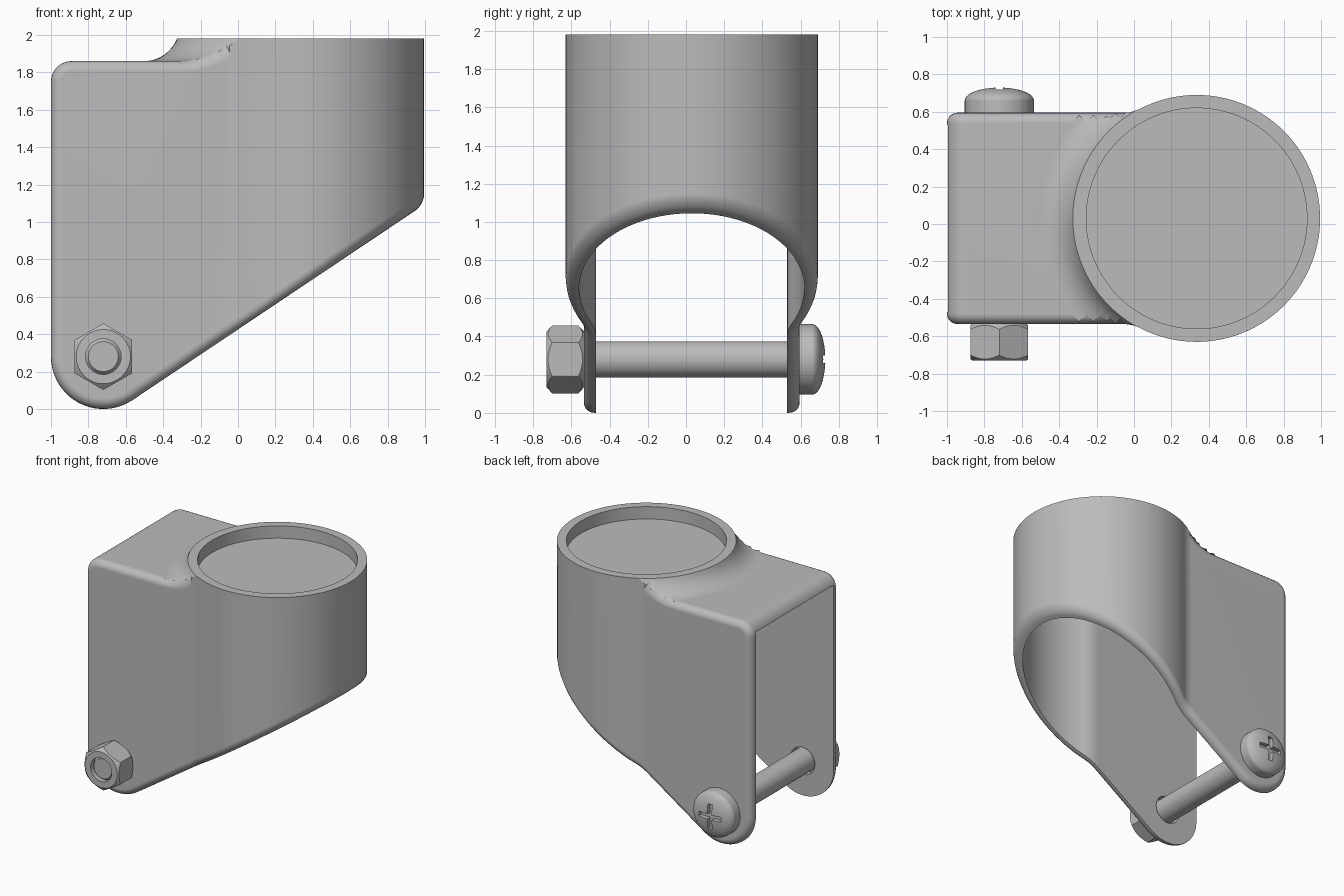
import bpy, bmesh, math
from math import sin, cos, pi, sqrt, atan2
from mathutils import Matrix, Vector

if "Cube" in bpy.data.objects:
    bpy.data.objects.remove(bpy.data.objects["Cube"])

grey = bpy.data.materials.new("plain grey")
grey.use_nodes = True
grey.diffuse_color = (0.5, 0.5, 0.5, 1)
grey.node_tree.nodes["Principled BSDF"].inputs["Base Color"].default_value = (0.5, 0.5, 0.5, 1)

CX, CY = 0.335, 0.03          # socket axis
BX, BZ = -0.72, 0.28          # bolt axis
TOP, ROOF = 1.98, 1.86
FORWARD = Matrix.Translation((BX, 0, BZ)) @ Matrix.Rotation(-pi / 2, 4, 'X')


def finish(name, bm, matrix=Matrix()):
    bmesh.ops.remove_doubles(bm, verts=bm.verts, dist=1e-5)
    bmesh.ops.transform(bm, matrix=matrix, verts=bm.verts)
    bmesh.ops.recalc_face_normals(bm, faces=bm.faces)
    mesh = bpy.data.meshes.new(name)
    bm.to_mesh(mesh)
    bm.free()
    mesh.materials.append(grey)
    obj = bpy.data.objects.new(name, mesh)
    bpy.context.collection.objects.link(obj)
    return obj


def prism(name, points, depth):
    """Extrude a closed 3D outline along a vector."""
    bm = bmesh.new()
    face = bm.faces.new([bm.verts.new(p) for p in points])
    out = bmesh.ops.extrude_face_region(bm, geom=[face])
    verts = [v for v in out["geom"] if isinstance(v, bmesh.types.BMVert)]
    bmesh.ops.translate(bm, verts=verts, vec=depth)
    return finish(name, bm)


def lathe(name, profile, matrix, segments=64, closed=False):
    """Turn (radius, height) points around z, then place the result."""
    bm = bmesh.new()
    rings = [[bm.verts.new((r * cos(2 * pi * i / segments), r * sin(2 * pi * i / segments), z))
              for i in range(segments)] for r, z in profile]
    pairs = list(zip(rings, rings[1:]))
    if closed:
        pairs.append((rings[-1], rings[0]))
    for a, b in pairs:
        for i in range(segments):
            j = (i + 1) % segments
            bm.faces.new((a[i], a[j], b[j], b[i]))
    return finish(name, bm, matrix)


def combine(obj, tool, operation='DIFFERENCE'):
    mod = obj.modifiers.new("cut", 'BOOLEAN')
    mod.operation, mod.object, mod.solver = operation, tool, 'EXACT'
    bpy.context.view_layer.objects.active = obj
    bpy.ops.object.modifier_apply(modifier=mod.name)
    bpy.data.objects.remove(tool)


def keyhole(radius, half, fillet, z):
    """Round socket blended into a straight channel running to -x."""
    fx, fy = -sqrt((radius + fillet) ** 2 - (half + fillet) ** 2), half + fillet
    touch = atan2(fy, fx)
    side = [(radius * cos(touch * i / 36), radius * sin(touch * i / 36)) for i in range(37)]
    start = touch + pi
    side += [(fx + fillet * cos(start + (1.5 * pi - start) * i / 8),
              fy + fillet * sin(start + (1.5 * pi - start) * i / 8)) for i in range(1, 9)]
    side.append((-1.6, half))
    outline = side + [(x, -y) for x, y in reversed(side[1:])]
    return [(CX + x, CY + y, z) for x, y in outline]


# Solid body: keyhole plan trimmed by the slanted side profile
body = prism("bracket_body", keyhole(0.66, 0.565, 0.2, -0.3), (0, 0, TOP + 0.3))
slope = math.atan(0.67)
arc = [pi + (pi / 2 + slope) * i / 20 for i in range(21)]
outline = [(-1, 2.3)] + [(BX + 0.28 * cos(a), BZ + 0.28 * sin(a)) for a in arc]
x, z = outline[-1]
outline += [(1.3, z + 0.67 * (1.3 - x)), (1.3, 2.3)]
combine(body, prism("side_profile", [(x, -1, z) for x, z in outline], (0, 2, 0)), 'INTERSECT')

# Lower roof with a hollow blend sweeping up to the socket
run, rise = 0.175, TOP - ROOF
bend = (run ** 2 + rise ** 2) / (2 * rise)
sweep = math.asin(run / bend)
ring = [(0.662 + run - bend * sin(sweep * i / 8), ROOF + bend - bend * cos(sweep * i / 8)) for i in range(9)]
ring = [(0.662, 2.2)] + ring[::-1] + [(2, ROOF), (2, 2.2)]
combine(body, lathe("roof_step", ring, Matrix.Translation((CX, CY, 0)), 96, True))


# Rounded outer edges
def bevel(bm, edges, width, segments):
    bmesh.ops.bevel(bm, geom=edges, offset=width, offset_type='OFFSET', segments=segments,
                    profile=0.5, affect='EDGES', clamp_overlap=False)


def is_skin(face):
    return abs(face.normal.z) < 0.01 and face.calc_center_median().x > -0.99


def outer_edge(edge):
    if len(edge.link_faces) != 2 or edge.calc_face_angle(0) < 0.3:
        return False
    a, b = edge.link_faces
    mid = (edge.verts[0].co + edge.verts[1].co) / 2
    return is_skin(a) != is_skin(b) and not (mid.z > 1.75 and mid.x > -0.05)


bm = bmesh.new()
bm.from_mesh(body.data)
bmesh.ops.dissolve_limit(bm, angle_limit=0.002, verts=bm.verts, edges=bm.edges)
bm.normal_update()
bevel(bm, [e for e in bm.edges if all(abs(v.co.x + 1) < 1e-3 and abs(v.co.z - ROOF) < 1e-3
                                      for v in e.verts)], 0.11, 8)
bm.normal_update()
bevel(bm, [e for e in bm.edges if outer_edge(e)], 0.055, 5)
bm.to_mesh(body.data)
bm.free()

# Hollow inside, cap recess and bolt holes
combine(body, prism("inside", keyhole(0.59, 0.5, 0.265, -0.2), (0, 0, 1.98)))
combine(body, lathe("recess", [(0, 1.88), (0.59, 1.88), (0.59, 2.2), (0, 2.2)],
                    Matrix.Translation((CX, CY, 0)), 96))
combine(body, lathe("hole", [(0, -1), (0.11, -1), (0.11, 1), (0, 1)], FORWARD, 40))

# Screw with a domed head and cross slot
dome = [(0.185 * cos(pi / 2 * i / 10), 0.66 + 0.07 * sin(pi / 2 * i / 10)) for i in range(11)]
screw = lathe("screw", [(0, -0.71), (0.08, -0.71), (0.095, -0.69), (0.095, 0.593), (0.185, 0.593)]
              + dome, FORWARD, 48)
for a, b in ((0.1, 0.02), (0.02, 0.1)):
    slot = [(BX + i * a, 0.69, BZ + j * b) for i, j in ((-1, -1), (1, -1), (1, 1), (-1, 1))]
    combine(screw, prism("slot", slot, (0, 0.2, 0)))

# Hexagonal nut with chamfered ends
nut = lathe("nut", [(0, -0.73), (0.178, -0.73), (0.178, -0.533), (0, -0.533)],
            FORWARD @ Matrix.Rotation(pi / 6, 4, 'Z'), 6)
combine(nut, lathe("chamfer", [(0, -0.73), (0.145, -0.73), (0.185, -0.695), (0.185, -0.57),
                               (0.145, -0.533), (0, -0.533)], FORWARD), 'INTERSECT')
combine(nut, lathe("bore", [(0, -1), (0.095, -1), (0.095, 0), (0, 0)], FORWARD, 48))

for obj in (body, screw, nut):
    bpy.ops.object.select_all(action='DESELECT')
    obj.select_set(True)
    bpy.context.view_layer.objects.active = obj
    bpy.ops.object.shade_smooth_by_angle(angle=math.radians(30))
    obj.modifiers.new("even_shading", 'WEIGHTED_NORMAL').keep_sharp = True
